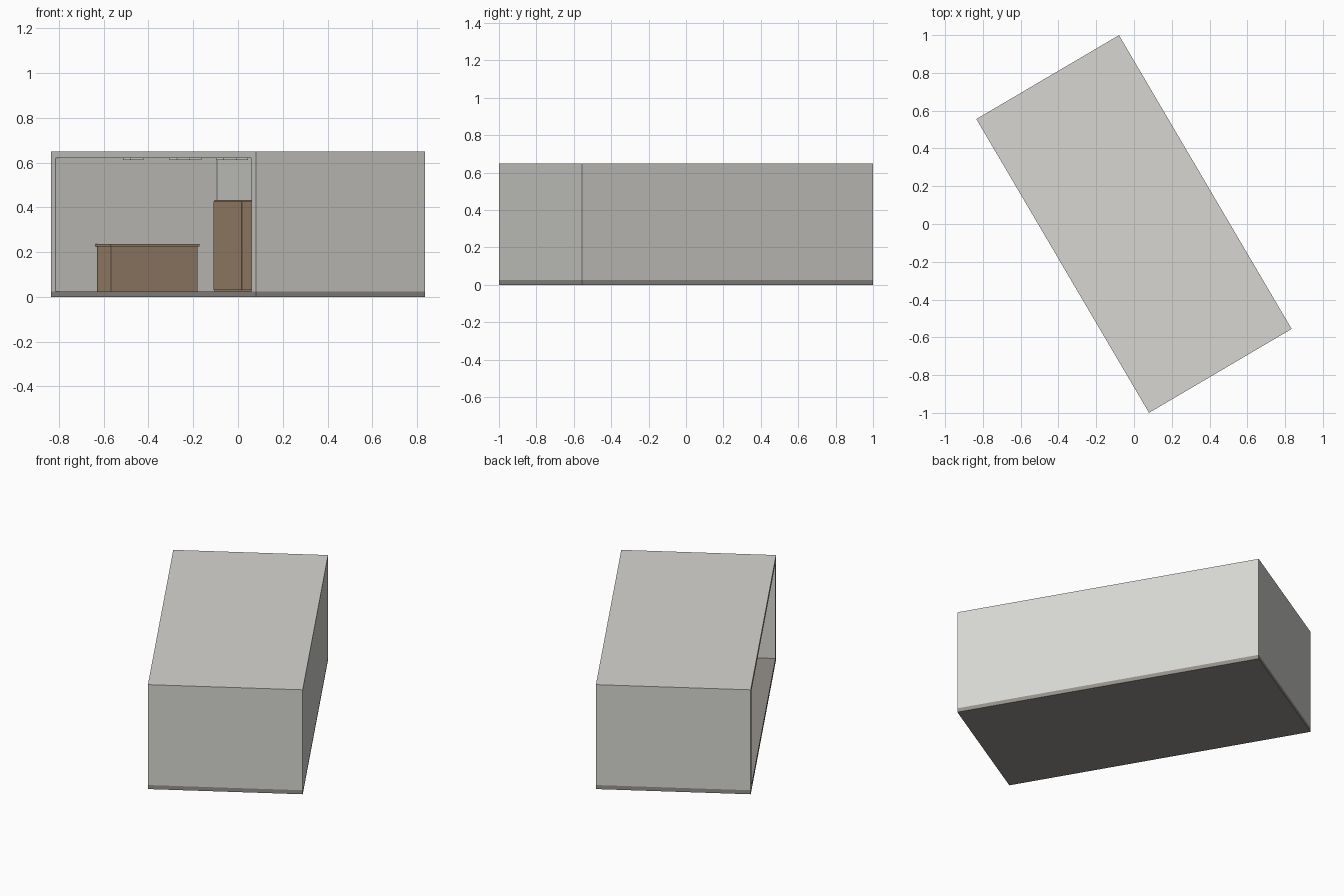
import bpy, math
from mathutils import Matrix

if "Cube" in bpy.data.objects:
    bpy.data.objects.remove(bpy.data.objects["Cube"])

# Room axes: u runs across the short side, v along the long side
ANGLE = math.radians(30.45)
ROT = Matrix.Rotation(ANGLE, 4, 'Z')
U, V, TOP = 0.438, 0.902, 0.65
WALL, FLOOR, ROOF = 0.04, 0.025, 0.03
CEIL = TOP - ROOF


def material(name, rgb):
    m = bpy.data.materials.new(name)
    m.diffuse_color = (*rgb, 1)
    m.use_nodes = True
    m.node_tree.nodes["Principled BSDF"].inputs["Base Color"].default_value = m.diffuse_color
    return m


wall_mat = material("pale_grey", (0.68, 0.675, 0.645))
floor_mat = material("grey_brown", (0.30, 0.28, 0.255))
wood_mat = material("wood_brown", (0.36, 0.25, 0.16))
lamp_mat = material("off_white", (0.80, 0.80, 0.77))


def box(name, u, v, z, mat):
    """Axis-aligned box in room coordinates, turned with the room."""
    (u0, u1), (v0, v1), (z0, z1) = u, v, z
    verts = [(a, b, c) for c in (z0, z1)
             for a, b in ((u0, v0), (u1, v0), (u1, v1), (u0, v1))]
    faces = [(3, 2, 1, 0), (4, 5, 6, 7)]
    faces += [(i, (i + 1) % 4, (i + 1) % 4 + 4, i + 4) for i in range(4)]
    mesh = bpy.data.meshes.new(name)
    mesh.from_pydata(verts, [], faces)
    mesh.materials.append(mat)
    mesh.transform(ROT)
    ob = bpy.data.objects.new(name, mesh)
    bpy.context.collection.objects.link(ob)
    return ob


# Shell: slab, roof, back wall and two end walls; the -u side is open
box("floor_slab", (-U, U), (-V, V), (0, FLOOR), floor_mat)
box("roof", (-U, U), (-V, V), (CEIL, TOP), wall_mat)
box("back_wall", (U - WALL, U), (-V, V), (FLOOR, CEIL), wall_mat)
for side, name in ((1, "end_wall_far"), (-1, "end_wall_near")):
    v = sorted((side * V, side * (V - WALL)))
    box(name, (-U, U - WALL), v, (FLOOR, CEIL), wall_mat)

# Low sideboard standing by the far end wall
box("sideboard_body", (-0.226, 0.221), (0.735, 0.853), (FLOOR, 0.226), wood_mat)
box("sideboard_top", (-0.233, 0.228), (0.728, 0.860), (0.226, 0.237), wood_mat)

# Tall cabinet row along the back wall, with door panels
CAB_U, CAB_V, DOOR, COUNT = 0.305, 0.725, 0.124, 6
box("cabinet_body", (CAB_U, U - WALL), (CAB_V - DOOR * COUNT, CAB_V),
    (FLOOR, 0.432), wood_mat)
for i in range(COUNT):
    v1 = CAB_V - i * DOOR
    box(f"cabinet_door_{i + 1}", (CAB_U - 0.006, CAB_U),
        (v1 - DOOR + 0.002, v1 - 0.002), (FLOOR + 0.006, 0.425), wood_mat)

# Two rows of square ceiling lights
S = 0.033
for u in (-0.181, 0.121):
    for k in range(4):
        v = 0.615 - 0.41 * k
        box("ceiling_light", (u - S, u + S), (v - S, v + S),
            (CEIL - 0.008, CEIL), lamp_mat)
